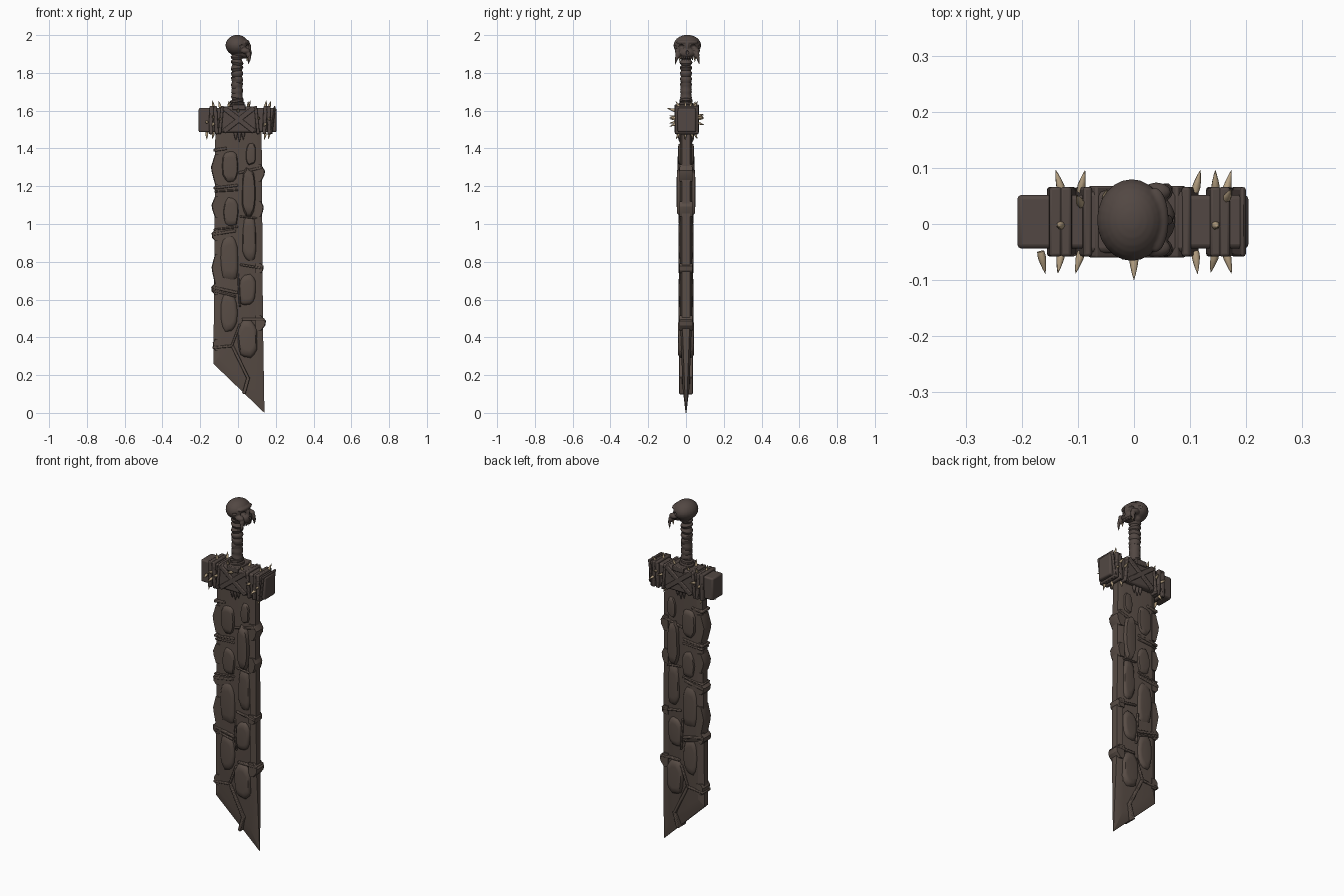
import bpy, bmesh, math, random
from mathutils import Vector, Matrix

if "Cube" in bpy.data.objects:
    bpy.data.objects.remove(bpy.data.objects["Cube"])

random.seed(4)


def material(name, rgb):
    m = bpy.data.materials.new(name)
    m.diffuse_color = (*rgb, 1)
    m.use_nodes = True
    m.node_tree.nodes["Principled BSDF"].inputs["Base Color"].default_value = m.diffuse_color
    return m


BROWN = material("dark brown", (0.085, 0.064, 0.056))
BLADE = material("blade brown", (0.098, 0.073, 0.060))
BONE = material("bone", (0.46, 0.35, 0.22))


def finish(name, bm, mat, angle=35, bevel=0):
    bmesh.ops.recalc_face_normals(bm, faces=bm.faces)
    me = bpy.data.meshes.new(name)
    bm.to_mesh(me)
    bm.free()
    ob = bpy.data.objects.new(name, me)
    bpy.context.collection.objects.link(ob)
    me.materials.append(mat)
    me.shade_smooth()
    me.set_sharp_from_angle(angle=math.radians(angle))
    if bevel:
        b = ob.modifiers.new("bevel", 'BEVEL')
        b.width, b.segments = bevel, 2
    return ob


def loft(name, rings, mat, angle=35, bevel=0):
    """Skin a stack of closed rings and cap both ends."""
    bm = bmesh.new()
    vs = [[bm.verts.new(p) for p in r] for r in rings]
    n = len(rings[0])
    for a, b in zip(vs, vs[1:]):
        for i in range(n):
            j = (i + 1) % n
            bm.faces.new((a[i], a[j], b[j], b[i]))
    bm.faces.new(vs[0])
    bm.faces.new(vs[-1])
    return finish(name, bm, mat, angle, bevel)


def box(name, c, size, mat, bevel=0.006, rot=0):
    bm = bmesh.new()
    bmesh.ops.create_cube(bm, size=1)
    m = Matrix.Translation(c) @ Matrix.Rotation(rot, 4, 'Y') @ Matrix.Diagonal((*size, 1))
    bmesh.ops.transform(bm, matrix=m, verts=bm.verts)
    return finish(name, bm, mat, 35, bevel)


def band(name, p, q, width, depth, mat, y=0):
    """Strap through the whole thickness from (x,z) p to q."""
    dx, dz = q[0] - p[0], q[1] - p[1]
    return box(name, ((p[0] + q[0]) / 2, y, (p[1] + q[1]) / 2),
               (math.hypot(dx, dz), 2 * depth, width), mat, 0.004, -math.atan2(dz, dx))


def spike(name, base, d, length, r, mat=BONE, bend=(0, 0, 0)):
    base, d, bend = Vector(base), Vector(d).normalized(), Vector(bend)
    u = d.orthogonal().normalized()
    v = d.cross(u)
    rings = []
    for t, k in ((-0.15, 0.9), (0.15, 1), (0.45, 0.75), (0.75, 0.4), (1, 0.03)):
        c = base + d * length * t + bend * max(t, 0) ** 2
        rings.append([c + (u * math.cos(a) + v * math.sin(a)) * r * k
                      for a in [math.tau * i / 7 for i in range(7)]])
    return loft(name, rings, mat, 60)


# Blade: thin rim around a thicker core, slanted tip
rim = [(-.12, 1.5, .02), (-.125, .9, .02), (-.13, .26, .015), (.14, 0, .002), (.132, .48, .02), (.125, 1.5, .02)]
core = [(-.09, 1.5, .031), (-.095, .9, .031), (-.1, .3, .031), (.09, .13, .018), (.1, .48, .031), (.095, 1.5, .031)]
loft("blade", [[(x, s * y, z) for x, z, y in sec]
               for sec, s in ((core, -1), (rim, -1), (rim, 1), (core, 1))], BLADE, 20)

# Raised stone plates, showing on both faces: x, z, width, height, half depth
stones = [(-.04, 1.305, .09, .18, .044), (.068, 1.37, .055, .12, .042),
          (.057, 1.17, .075, .26, .049), (-.038, 1.065, .085, .16, .04),
          (.06, .92, .075, .25, .039), (-.045, .82, .095, .25, .039),
          (.05, .65, .09, .17, .039), (-.05, .53, .095, .21, .039),
          (.05, .39, .105, .21, .043)]
for x, z, w, h, d in stones:
    pts = []
    for i in range(14):
        a = math.tau * i / 14
        k = random.uniform(.9, 1.05)
        c, s = math.cos(a), math.sin(a)
        pts.append((math.copysign(abs(c) ** .7, c) * w / 2 * k,
                    math.copysign(abs(s) ** .8, s) * h / 2 * k))
    loft("blade_stone", [[(x + px * k, y, z + pz * k) for px, pz in pts]
                         for k, y in ((.6, -d), (.86, -d + .002), (1, -.027),
                                      (1, .027), (.86, d - .002), (.6, d))], BLADE, 50)

# Straps and ridges across the blade
for p, q, w in [((-.13, 1.39), (-.06, 1.40), .016), ((-.13, 1.19), (0, 1.205), .014),
                ((-.125, 1.172), (0, 1.18), .01), ((-.135, .945), (-.01, .965), .016),
                ((-.13, .97), (0, .985), .01), ((-.135, .665), (0, .635), .016),
                ((-.13, .645), (-.01, .615), .01), ((-.135, .345), (-.03, .355), .014),
                ((-.03, .355), (.055, .18), .016), ((.055, .19), (.03, .10), .018),
                ((-.035, .35), (.01, .47), .012), ((.0, .74), (.01, .56), .01),
                ((.0, 1.27), (.13, 1.30), .014), ((.01, .785), (.13, .765), .012),
                ((.02, .495), (.14, .495), .014), ((.01, 1.04), (.1, 1.03), .01)]:
    band("blade_strap", p, q, w, .036, BLADE)

# Chipped shards standing out of both blade edges: side, z, height, reach
for s, z, h, e in [(-1, 1.29, .16, .143), (-1, 1.09, .11, .14), (-1, .94, .06, .14),
                   (-1, .76, .16, .14), (-1, .655, .06, .142), (-1, .36, .06, .134),
                   (1, 1.27, .09, .143), (1, 1.08, .08, .136), (1, .765, .05, .136),
                   (1, .475, .08, .148)]:
    tri = [(.095, h / 2), (.122, h / 2), (e, .012), (e - .003, -.012), (.122, -h / 2), (.095, -h / 2)]
    loft("edge_shard", [[(s * x * k, y, z + dz) for x, dz in tri]
                        for k, y in ((.97, -.034), (1, -.022), (1, .022), (.97, .034))], BLADE, 30)

# Cross guard with its wrapped centre and end straps
box("guard", (-.002, .004, 1.55), (.412, .096, .128), BROWN, .008)
box("guard_centre", (.005, .004, 1.553), (.185, .112, .138), BROWN, .01)
for x, w, t in [(-.142, .022, .03), (-.117, .02, -.06), (.142, .02, .05), (.164, .02, -.04),
                (-.09, .016, .1), (.1, .016, -.1), (.186, .01, .12)]:
    box("guard_strap", (x, .004, 1.55), (w, .124, .15), BROWN, .005, t)
for p, q, w in [((-.075, 1.49), (.085, 1.615), .026), ((-.075, 1.615), (.085, 1.49), .026),
                ((-.03, 1.618), (.04, 1.618), .03)]:
    band("guard_cross_strap", p, q, w, .064, BROWN, .004)

# Bone spikes around the guard: x position and angles about the x axis
for x, angles in [(-.165, (190, 250)), (-.13, (5, 95, 165, 200, 300)), (-.095, (15, 65, 175)),
                  (-.05, (110, 60)), (.055, (75, 120)), (.11, (10, 170, 290)),
                  (.145, (95, 20, 200, 265)), (.165, (60, 345, 175, 240))]:
    for a in angles:
        c, s = math.cos(math.radians(a)), math.sin(math.radians(a))
        k = min(.058 / max(abs(c), .01), .07 / max(abs(s), .01))
        spike("guard_spike", (x, .004 + c * k, 1.55 + s * k),
              (random.uniform(-.3, .3), c, s), .036, .0075)
spike("front_spike", (0, -.056, 1.6), (0, -1, .3), .046, .009)

# Dark drips below the guard
for x, l in ((-.012, .05), (.008, .06), (.028, .045)):
    for y in (-.035, .035):
        spike("guard_drip", (x, y, 1.49), (0, 0, -1), l, .011, BROWN)

# Grip wound with leather, slightly tilted turns
rings = []
for i in range(41):
    r = (.026, .031, .032, .03)[i % 4] * (1.0 + .06 * math.sin(i * 1.7))
    tilt = .18 * math.sin(i // 4 * 2.1)
    rings.append([(-.005 + r * math.cos(a), r * math.sin(a), 1.60 + i * .0075 + tilt * r * math.cos(a))
                  for a in [math.tau * k / 16 for k in range(16)]])
loft("grip", rings, BROWN, 40)
for z, r in ((1.632, .04), (1.652, .035)):
    loft("grip_collar", [[(-.005 + k * math.cos(a), k * math.sin(a), z + h + .2 * k * math.cos(a))
                          for a in [math.tau * j / 16 for j in range(16)]]
                         for h, k in ((-.01, r - .006), (-.005, r), (.005, r), (.01, r - .006))], BROWN)


def blobs(name, parts):
    bm = bmesh.new()
    for c, s in parts:
        bmesh.ops.create_uvsphere(bm, u_segments=24, v_segments=14, radius=1,
                                  matrix=Matrix.Translation(c) @ Matrix.Diagonal((*s, 1)))
    return finish(name, bm, BROWN, 50)


# Skull pommel facing +x: cranium, brow, cheeks and upper jaw fused together
Y = .007
parts = [((-.004, Y, 1.946), (.062, .073, .055)), ((.04, Y, 1.905), (.034, .043, .03)),
         ((.038, Y, 1.962), (.024, .058, .014)), ((.052, Y, 1.935), (.018, .011, .03)),
         ((.0, Y, 1.9), (.034, .04, .025))]
for s in (-1, 1):
    parts += [((.04, Y + s * .05, 1.916), (.026, .017, .015)),
              ((.056, Y + s * .05, 1.895), (.013, .014, .02))]
skull = blobs("skull_pommel", parts)
cut = blobs("socket_cutter",
            [((.064, Y + s * .033, 1.939), (.03, .018, .014)) for s in (-1, 1)]
            + [((.078, Y, 1.908), (.016, .008, .013))]
            + [((.026, Y + s * .08, 1.941), (.02, .02, .014)) for s in (-1, 1)])
cut.hide_render = True
cut.hide_viewport = True
m = skull.modifiers.new("fuse", 'REMESH')
m.mode, m.voxel_size, m.use_smooth_shade = 'VOXEL', .0035, True
m = skull.modifiers.new("soften", 'SMOOTH')
m.iterations = 3
m = skull.modifiers.new("sockets", 'BOOLEAN')
m.object, m.operation = cut, 'DIFFERENCE'

# Teeth: two long curved fangs and a row of short ones
for s in (-1, 1):
    spike("fang", (.06, Y + s * .054, 1.888), (.1, s * .25, -1), .046, .009, BROWN, (-.012, 0, 0))
    spike("side_fang", (.05, Y + s * .04, 1.885), (.1, 0, -1), .028, .006, BONE, (-.006, 0, 0))
for i in range(6):
    y = (i - 2.5) * .011
    spike("tooth", (.062 - y * y * 8, Y + y, 1.885), (.15, 0, -1), .02, .006, BROWN)
